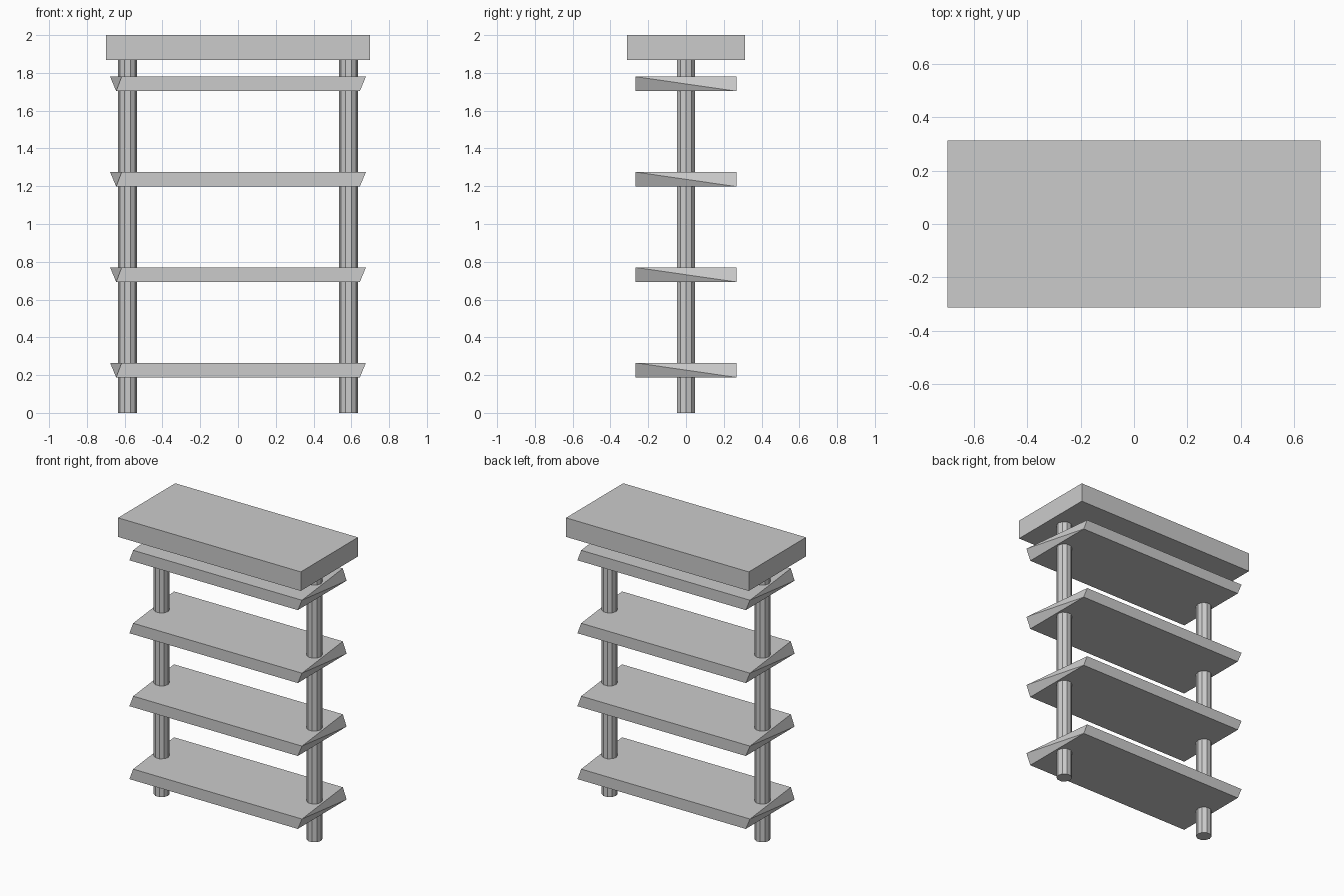
import bpy, bmesh, math
from mathutils import Matrix

if "Cube" in bpy.data.objects:
    bpy.data.objects.remove(bpy.data.objects["Cube"])

grey = bpy.data.materials.new("plain grey")
grey.diffuse_color = (0.6, 0.6, 0.6, 1)
grey.use_nodes = True
grey.node_tree.nodes["Principled BSDF"].inputs["Base Color"].default_value = grey.diffuse_color


def make_object(name, bm):
    bmesh.ops.recalc_face_normals(bm, faces=bm.faces)
    mesh = bpy.data.meshes.new(name)
    bm.to_mesh(mesh)
    bm.free()
    mesh.materials.append(grey)
    obj = bpy.data.objects.new(name, mesh)
    bpy.context.collection.objects.link(obj)
    return obj


# Thick top slab
bm = bmesh.new()
bmesh.ops.create_cube(bm, size=1, matrix=Matrix.Translation((0, 0, 1.934))
                      @ Matrix.Diagonal((1.4, 0.626, 0.132, 1)))
make_object("top_slab", bm)

# Two ten-sided posts with an edge facing front and back
for side, x in (("left", -0.585), ("right", 0.585)):
    bm = bmesh.new()
    bmesh.ops.create_cone(bm, cap_ends=True, segments=10, radius1=0.05, radius2=0.05,
                          depth=1.868, matrix=Matrix.Translation((x, 0, 0.934))
                          @ Matrix.Rotation(math.pi / 2, 4, 'Z'))
    make_object(side + "_post", bm)

# Shelves: rectangular underside, skewed top, ends folded along a diagonal
LONG, MID, SHORT, DEPTH, THICK = 0.677, 0.645, 0.616, 0.267, 0.077


def make_shelf(name, z):
    bm = bmesh.new()
    bottom = [bm.verts.new(p) for p in ((-MID, -DEPTH, z), (MID, -DEPTH, z),
                                        (MID, DEPTH, z), (-MID, DEPTH, z))]
    t = z + THICK
    top = [bm.verts.new(p) for p in ((-SHORT, -DEPTH, t), (LONG, -DEPTH, t),
                                     (SHORT, DEPTH, t), (-LONG, DEPTH, t))]
    bm.faces.new(bottom[::-1])
    bm.faces.new(top)
    for i in (0, 2):
        j, k = i + 1, (i + 2) % 4
        bm.faces.new((bottom[i], bottom[j], top[j], top[i]))  # long side
        bm.faces.new((bottom[j], bottom[k], top[j]))          # lower end triangle
        bm.faces.new((bottom[k], top[k], top[j]))             # upper end triangle
    make_object(name, bm)


for n in range(4):
    make_shelf(f"shelf_{n + 1}", 0.188 + 0.505 * n)
